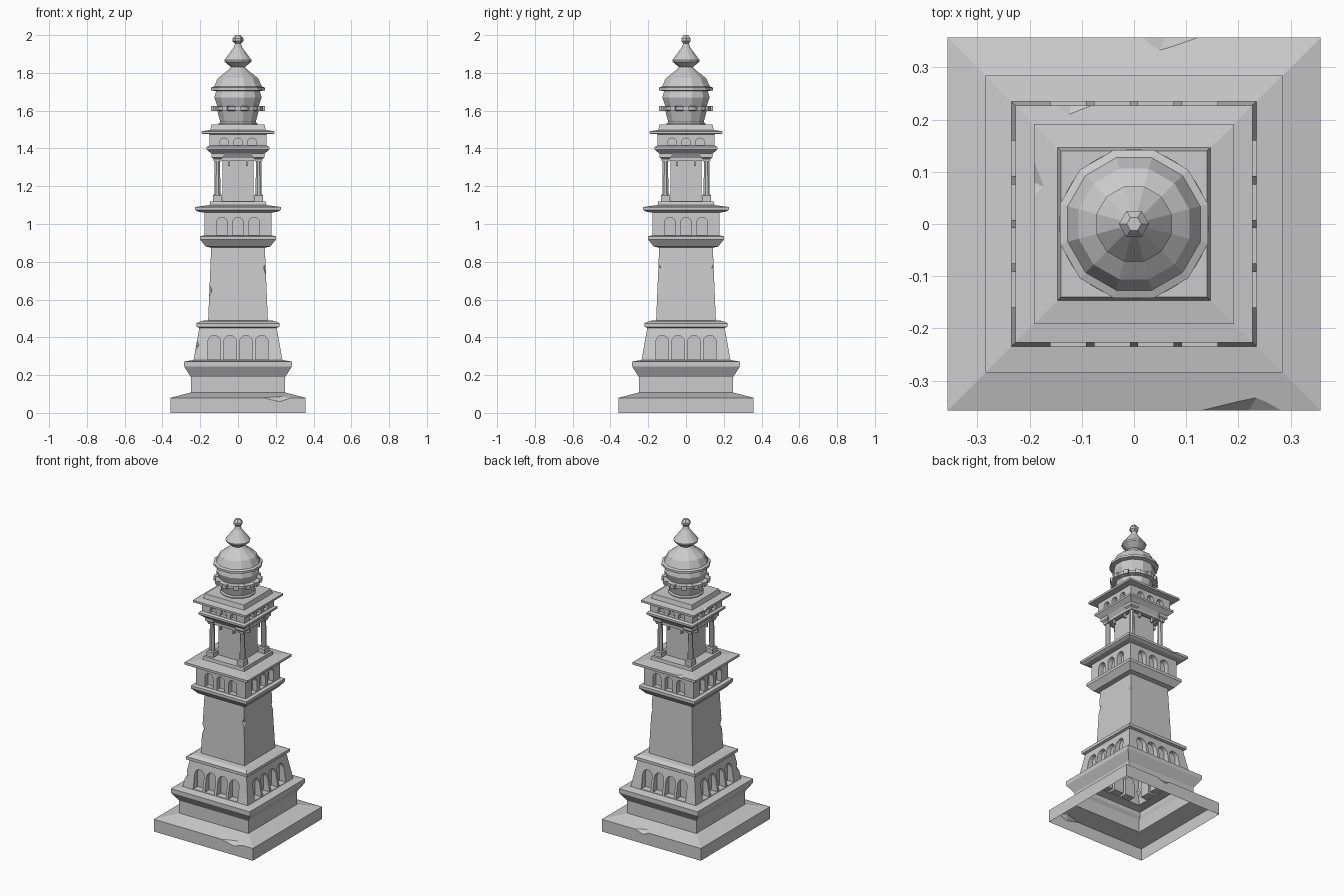
import bpy, bmesh, math
from mathutils import Vector, Matrix

if "Cube" in bpy.data.objects:
    bpy.data.objects.remove(bpy.data.objects["Cube"])

def finish(bm, name):
    bmesh.ops.recalc_face_normals(bm, faces=bm.faces)
    me = bpy.data.meshes.new(name)
    bm.to_mesh(me)
    bm.free()
    ob = bpy.data.objects.new(name, me)
    bpy.context.collection.objects.link(ob)
    return ob

def lathe(bm, profile, n, phase=None, centre=(0, 0)):
    """Stack n-sided rings; profile is (centre-to-flat distance, z)."""
    phase = math.pi / n if phase is None else phase
    rings = []
    for r, z in profile:
        R = r / math.cos(math.pi / n)
        rings.append([bm.verts.new((centre[0] + R * math.cos(phase + 2 * math.pi * i / n),
                                    centre[1] + R * math.sin(phase + 2 * math.pi * i / n), z))
                      for i in range(n)])
    for a, b in zip(rings, rings[1:]):
        for i in range(n):
            j = (i + 1) % n
            bm.faces.new((a[i], a[j], b[j], b[i]))
    bm.faces.new(rings[0][::-1])
    bm.faces.new(rings[-1])

def box(bm, centre, size, angle=0):
    m = (Matrix.Rotation(angle, 4, 'Z') @ Matrix.Translation(centre)
         @ Matrix.Diagonal((*size, 1)))
    bmesh.ops.create_cube(bm, size=1, matrix=m)

def arch(bm, x, width, z0, z1, back, front, angle):
    """Round-topped prism used to cut a niche in one side."""
    r = width / 2
    pts = [(x - r, z0), (x + r, z0)]
    pts += [(x + r * math.cos(math.pi * k / 6), z1 - r + r * math.sin(math.pi * k / 6))
            for k in range(7)]
    rot = Matrix.Rotation(angle, 3, 'Z')
    a = [bm.verts.new(rot @ Vector((px, -front, pz))) for px, pz in pts]
    b = [bm.verts.new(rot @ Vector((px, -back, pz))) for px, pz in pts]
    bm.faces.new(a)
    bm.faces.new(b[::-1])
    for i in range(len(pts)):
        j = (i + 1) % len(pts)
        bm.faces.new((a[i], b[i], b[j], a[j]))

def chip(bm, a, b, c, d):
    """Wedge over edge a-b, biting in as far as points c and d."""
    a, b, c, d = (Vector(p) for p in (a, b, c, d))
    mid = (a + b) / 2
    e = mid + (mid - (c + d) / 2) * 2
    verts = [bm.verts.new(p) for p in (a, b, c, d, e)]
    bmesh.ops.convex_hull(bm, input=verts)

# Square tower body: one stacked profile from plinth to upper roof slab
body = [(.357, 0), (.357, .08), (.25, .108), (.25, .19), (.285, .245), (.285, .272),
        (.235, .28), (.205, .45), (.22, .455), (.22, .474), (.195, .487), (.158, .49),
        (.142, .875), (.17, .88), (.2, .917), (.2, .935), (.178, .94), (.178, 1.06),
        (.21, 1.065), (.227, 1.075), (.227, 1.09), (.15, 1.1), (.147, 1.12), (.083, 1.122),
        (.083, 1.345), (.125, 1.35), (.14, 1.372), (.167, 1.395), (.167, 1.408), (.152, 1.415),
        (.152, 1.475), (.192, 1.478), (.192, 1.491), (.147, 1.498), (.14, 1.527)]
bm = bmesh.new()
lathe(bm, body, 4)
tower = finish(bm, "tower_body")

# Arched niches on three storeys, repeated on four sides
bm = bmesh.new()
for s in range(4):
    ang = s * math.pi / 2
    for x in (-.126, -.042, .042, .126):
        arch(bm, x, .068, .283, .41, .188, .3, ang)
    for x in (-.085, 0, .085):
        arch(bm, x, .057, .943, 1.035, .145, .25, ang)
    for x in (-.074, 0, .074):
        arch(bm, x, .046, 1.418, 1.455, .128, .2, ang)
niches = finish(bm, "niche_cutter")

# Weathered chips along the edges
bm = bmesh.new()
chip(bm, (.127, -.357, .081), (.285, -.357, .081), (.235, -.332, .086), (.22, -.358, .058))
chip(bm, (.015, .357, .081), (.125, .357, .081), (.048, .332, .086), (.06, .358, .06))
chip(bm, (-.15, .228, 1.091), (-.075, .228, 1.091), (-.125, .208, 1.094), (-.12, .228, 1.078))
chip(bm, (-.193, .13, 1.492), (-.193, .05, 1.492), (-.17, .07, 1.496), (-.193, .08, 1.48))
chip(bm, (-.154, -.154, .61), (-.151, -.151, .68), (-.134, -.154, .65), (-.154, -.13, .64))
chip(bm, (.148, -.148, .73), (.146, -.146, .79), (.134, -.148, .77), (.148, -.128, .765))
chip(bm, (.149, .149, .74), (.146, .146, .79), (.136, .149, .77), (.149, .13, .765))
chip(bm, (-.226, -.226, .33), (-.218, -.218, .385), (-.203, -.224, .36), (-.224, -.2, .35))
chips = finish(bm, "chip_cutter")

bpy.context.view_layer.objects.active = tower
for cutter in (niches, chips):
    mod = tower.modifiers.new("cut", 'BOOLEAN')
    mod.operation = 'DIFFERENCE'
    mod.solver = 'EXACT'
    mod.object = cutter
    bpy.ops.object.modifier_apply(modifier=mod.name)
    bpy.data.objects.remove(cutter)

# Open underside: the tower is a hollow shell
bm = bmesh.new()
bm.from_mesh(tower.data)
floor = [f for f in bm.faces if all(v.co.z < 1e-4 for v in f.verts)]
bmesh.ops.delete(bm, geom=floor, context='FACES')
bm.to_mesh(tower.data)
bm.free()

# Four corner columns with square bases and capitals
bm = bmesh.new()
for sx in (-1, 1):
    for sy in (-1, 1):
        c = (sx * .109, sy * .109)
        lathe(bm, [(.024, 1.115), (.024, 1.15), (.019, 1.157)], 4, centre=c)
        lathe(bm, [(.016, 1.155), (.014, 1.335)], 8, centre=c)
        lathe(bm, [(.019, 1.33), (.021, 1.345), (.031, 1.353), (.031, 1.373)], 4, centre=c)
finish(bm, "corner_columns")

# Lintels between the columns with hanging drops
bm = bmesh.new()
for s in range(4):
    ang = s * math.pi / 2
    box(bm, (0, -.112, 1.35), (.19, .026, .03), ang)
    for x in (-.048, .048):
        box(bm, (x, -.112, 1.323), (.012, .018, .03), ang)
finish(bm, "lintels_and_drops")

# Twelve-sided dome with bands and upper bulb
bm = bmesh.new()
lathe(bm, [(.102, 1.52), (.102, 1.533), (.094, 1.54), (.109, 1.597), (.132, 1.603),
           (.132, 1.62), (.11, 1.625), (.125, 1.67), (.116, 1.703), (.142, 1.708),
           (.142, 1.722), (.127, 1.728), (.106, 1.773), (.055, 1.812), (.036, 1.83),
           (.07, 1.858), (.072, 1.868), (.048, 1.9), (.022, 1.935), (.013, 1.962)], 12)
finish(bm, "dome")

# Small blocks around the lower dome band
bm = bmesh.new()
for k in range(12):
    box(bm, (.129, 0, 1.611), (.028, .03, .026), k * math.pi / 6)
finish(bm, "dome_band_blocks")

# Six-sided finial knob
bm = bmesh.new()
lathe(bm, [(.013, 1.955), (.025, 1.968), (.025, 1.982), (.012, 2.0)], 6, phase=0)
finish(bm, "finial")
